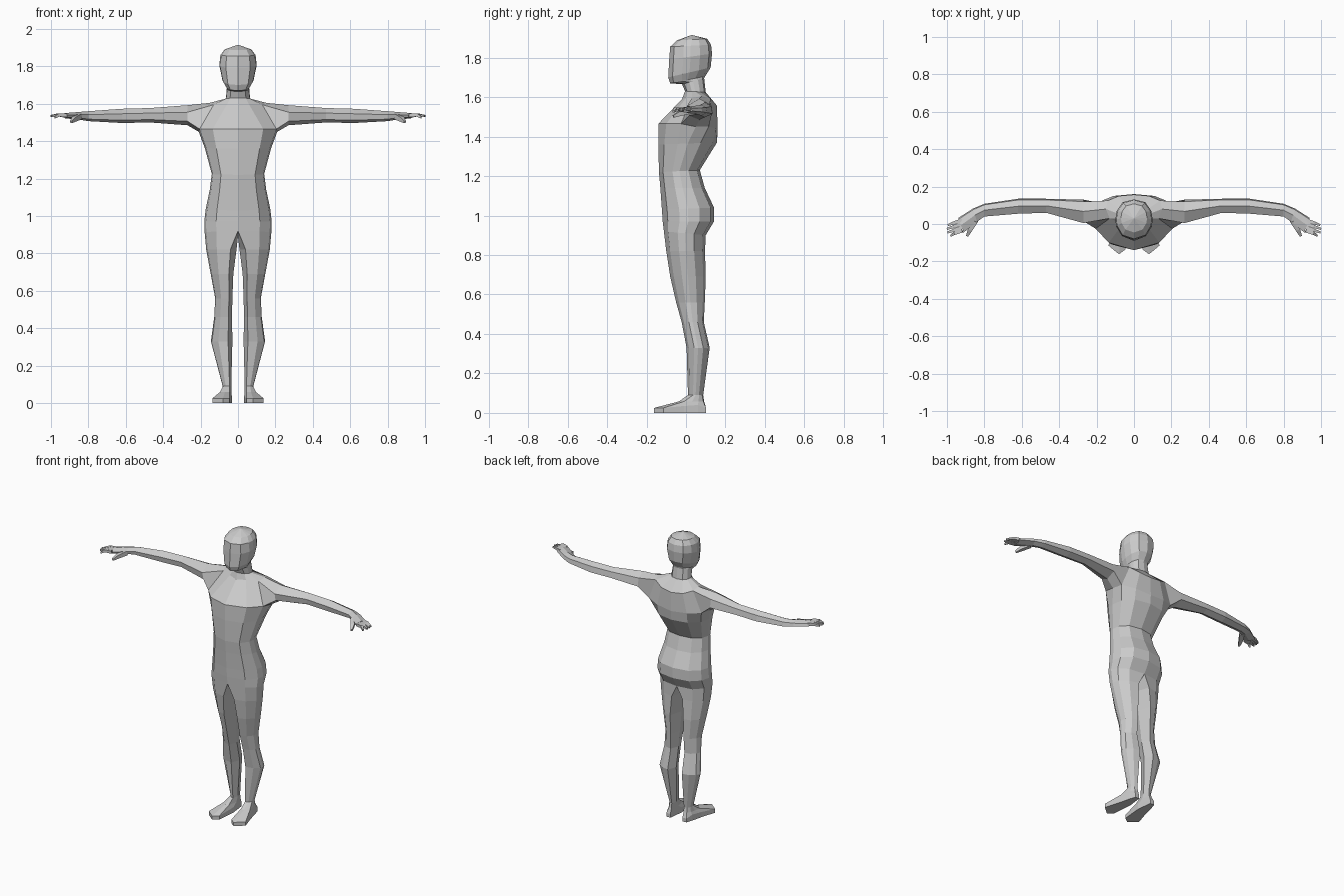
import bpy, bmesh
from mathutils import Vector

if "Cube" in bpy.data.objects:
    bpy.data.objects.remove(bpy.data.objects["Cube"])

skin = bpy.data.materials.new("plain_grey")
skin.diffuse_color = (0.6, 0.6, 0.6, 1)
skin.use_nodes = True
skin.node_tree.nodes["Principled BSDF"].inputs["Base Color"].default_value = skin.diffuse_color

# Cross-section pattern from front centre, round the side, to back centre
PX = [0, .65, .95, 1, .92, .6, 0]
PY = [0, .1, .33, .5, .72, .93, 1]


def half_ring(bm, zf, zb, w, yf, yb):
    return [bm.verts.new((w * px, yf + (yb - yf) * py, zf + (zb - zf) * py))
            for px, py in zip(PX, PY)]


def leg_ring(bm, z, xi, xo, yf, yb):
    px = [.2] + PX[1:6] + [.2, 0]
    py = PY + [.5]
    return [bm.verts.new((xi + (xo - xi) * a, yf + (yb - yf) * b, z))
            for a, b in zip(px, py)]


def arm_ring(bm, x, yf, yb, z0, z1, slant=0):
    px = [.08, .5, 1, .92, .5, 0]
    pz = [.2, 0, .25, .75, 1, .65]
    return [bm.verts.new((x + slant * (a - .5), yf + (yb - yf) * a, z0 + (z1 - z0) * b))
            for a, b in zip(px, pz)]


def bridge(bm, a, b, closed=False, skip=()):
    n = len(a)
    for i in range(n if closed else n - 1):
        if i not in skip:
            j = (i + 1) % n
            bm.faces.new((a[i], a[j], b[j], b[i]))


def finish(bm, name):
    # Mirror the half across x = 0 and weld the seam
    bmesh.ops.mirror(bm, geom=bm.verts[:] + bm.edges[:] + bm.faces[:],
                     axis='X', merge_dist=.0005)
    bmesh.ops.remove_doubles(bm, verts=bm.verts[:], dist=.0002)
    bmesh.ops.recalc_face_normals(bm, faces=bm.faces[:])
    me = bpy.data.meshes.new(name)
    bm.to_mesh(me)
    bm.free()
    me.materials.append(skin)
    ob = bpy.data.objects.new(name, me)
    bpy.context.collection.objects.link(ob)


bm = bmesh.new()

# Shoulder ring (neck base) and chest ring, with the arm hole between them
collar = [bm.verts.new(p) for p in (
    (0, -.02, 1.59), (.06, 0, 1.595), (.13, .03, 1.595), (.15, .08, 1.605),
    (.14, .125, 1.59), (.08, .15, 1.565), (0, .157, 1.555))]
chest = [bm.verts.new(p) for p in (
    (0, -.14, 1.465), (.135, -.10, 1.465), (.205, -.025, 1.465), (.21, .05, 1.45),
    (.195, .115, 1.45), (.11, .15, 1.44), (0, .16, 1.43))]
bridge(bm, chest, collar, skip=(2, 3))

# Neck and head
prev = collar
for r in ((1.63, 1.625, .065, -.005, .1),
          (1.665, 1.695, .06, -.02, .092),
          (1.67, 1.705, .062, -.08, .097),
          (1.70, 1.75, .083, -.09, .125),
          (1.79, 1.82, .1, -.085, .132),
          (1.855, 1.865, .094, -.08, .127),
          (1.888, 1.895, .07, -.045, .108)):
    ring = half_ring(bm, *r)
    bridge(bm, prev, ring)
    prev = ring
crown = bm.verts.new((0, .03, 1.915))
for i in range(6):
    bm.faces.new((prev[i], prev[i + 1], crown))

# Torso and hips
prev = chest
for r in ((1.36, 1.37, .178, -.14, .157),
          (1.22, 1.23, .14, -.137, .07),
          (1.14, 1.14, .151, -.13, .095),
          (1.03, 1.04, .173, -.122, .142),
          (.97, .97, .18, -.118, .142),
          (.92, .90, .178, -.112, .1)):
    ring = half_ring(bm, *r)
    bridge(bm, prev, ring)
    prev = ring

# Leg
prev = prev + [bm.verts.new((0, .01, .89))]
for r in ((.82, .008, .17, -.1, .096),
          (.69, .025, .146, -.08, .1),
          (.56, .03, .122, -.05, .095),
          (.46, .032, .127, -.022, .09),
          (.33, .03, .145, .003, .12),
          (.09, .036, .082, .01, .087)):
    ring = leg_ring(bm, *r)
    bridge(bm, prev, ring, closed=True)
    prev = ring

# Foot: instep, upper edge of the toes, sole
outline = [Vector(p) for p in (
    (.045, -.135, .025), (.08, -.162, .025), (.137, -.115, .025), (.105, -.01, .035),
    (.088, .06, .04), (.075, .102, .025), (.045, .102, .025), (.033, 0, .035))]
instep = []
for v, p in zip(prev, outline):
    q = v.co.lerp(p, .3)
    q.z = .058
    instep.append(bm.verts.new(q))
toes = [bm.verts.new(p) for p in outline]
sole = [bm.verts.new((p.x, p.y, 0)) for p in outline]
for a, b in ((prev, instep), (instep, toes), (toes, sole)):
    bridge(bm, a, b, closed=True)
bm.faces.new(sole)

# Arm, wrist and palm
prev = chest[2:5] + collar[4:1:-1]
for r in ((.27, .005, .13, 1.485, 1.592),
          (.47, .06, .135, 1.50, 1.577),
          (.62, .055, .135, 1.497, 1.573),
          (.80, .04, .108, 1.507, 1.56),
          (.85, .012, .083, 1.515, 1.556, .02),
          (.925, -.045, .032, 1.522, 1.55, .03)):
    ring = arm_ring(bm, *r)
    bridge(bm, prev, ring, closed=True)
    prev = ring
bm.faces.new(prev)
finish(bm, "body")

# Fingers and thumb: tapered four-sided tubes with one bent joint
bm = bmesh.new()


def digit(path, radii):
    d = (Vector(path[-1]) - Vector(path[0])).normalized()
    side = d.cross(Vector((0, 0, 1))).normalized()
    up = side.cross(d)
    prev = None
    for p, r in zip(path, radii):
        ring = [bm.verts.new(Vector(p) + r * (side * s + up * t))
                for s, t in ((-1, -1), (1, -1), (1, 1), (-1, 1))]
        if prev:
            bridge(bm, prev, ring, closed=True)
        else:
            bm.faces.new(ring)
        prev = ring
    bm.faces.new(prev)


for y0, y1, tip, z in ((.02, -.006, .995, 1.533), (.001, -.026, 1.0, 1.535),
                       (-.018, -.046, .997, 1.533), (-.036, -.064, .98, 1.526)):
    digit([(.918, y0, 1.537), (.96, (y0 + y1) / 2, 1.54), (tip, y1, z)],
          [.0095, .0085, .005])
digit([(.848, .018, 1.532), (.876, -.03, 1.517), (.892, -.064, 1.502)],
      [.015, .012, .006])
finish(bm, "fingers")
